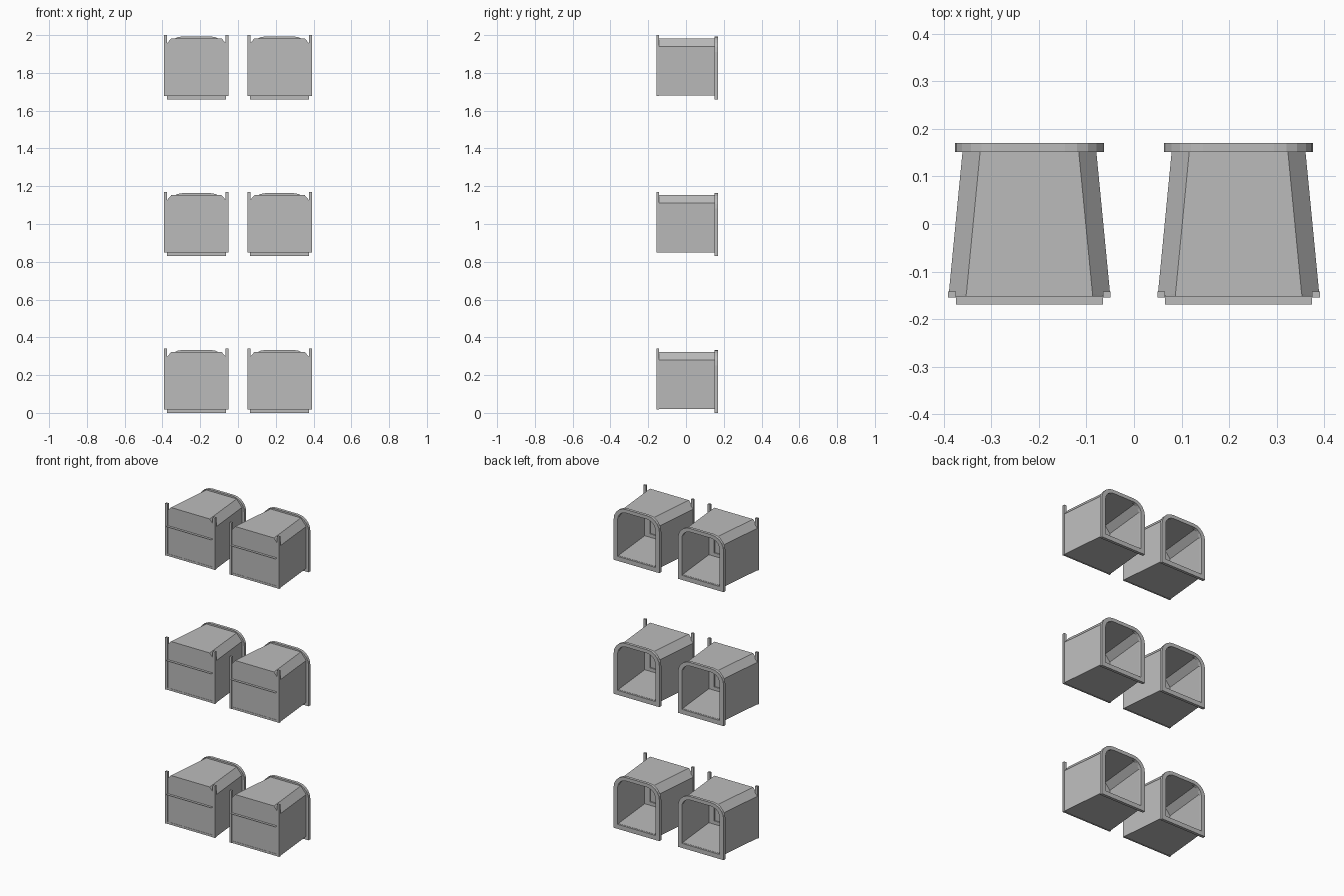
import bpy, bmesh, math

if "Cube" in bpy.data.objects:
    bpy.data.objects.remove(bpy.data.objects["Cube"])

grey = bpy.data.materials.new("plain grey")
grey.diffuse_color = (0.5, 0.5, 0.5, 1)
grey.use_nodes = True
grey.node_tree.nodes["Principled BSDF"].inputs["Base Color"].default_value = grey.diffuse_color


def chamfered(hw, z0, z1, cx, cz):
    """Box outline with both top corners cut off, as (x, z) points."""
    return [(-hw, z0), (hw, z0), (hw, z1 - cz), (hw - cx, z1),
            (-hw + cx, z1), (-hw, z1 - cz)]


def rounded(hw, z0, z1, r, n=5):
    """Box outline with rounded top corners."""
    pts = [(-hw, z0), (hw, z0)]
    for cx, a0 in ((hw - r, 0), (-hw + r, 90)):
        for i in range(n + 1):
            a = math.radians(a0 + 90 * i / n)
            pts.append((cx + r * math.cos(a), z1 - r + r * math.sin(a)))
    return pts


def loft(name, loops, ring=False):
    """Skin (outline, y) loops; a ring joins last to first, else ends are capped."""
    bm = bmesh.new()
    rows = [[bm.verts.new((x, y, z)) for x, z in pts] for pts, y in loops]
    n = len(rows[0])
    pairs = list(zip(rows, rows[1:])) + ([(rows[-1], rows[0])] if ring else [])
    for a, b in pairs:
        for i in range(n):
            j = (i + 1) % n
            bm.faces.new((a[i], a[j], b[j], b[i]))
    if not ring:
        bm.faces.new(rows[0])
        bm.faces.new(rows[-1])
    bmesh.ops.recalc_face_normals(bm, faces=bm.faces[:])
    return finish(name, bm)


def finish(name, bm):
    me = bpy.data.meshes.new(name)
    bm.to_mesh(me)
    bm.free()
    me.materials.append(grey)
    return me


def rect(x0, x1, z0, z1):
    return [(x0, z0), (x1, z0), (x1, z1), (x0, z1)]


parts = []

# tapered hollow body with a framed front opening
frame = chamfered(0.125, 0.05, 0.295, 0.03, 0.035)
parts.append(loft("body", [
    (chamfered(0.17, 0.02, 0.323, 0.037, 0.043), -0.15),
    (chamfered(0.14, 0.02, 0.323, 0.037, 0.043), 0.16),
    (chamfered(0.131, 0.029, 0.314, 0.034, 0.04), 0.16),
    (chamfered(0.161, 0.029, 0.314, 0.034, 0.04), -0.14),
    (frame, -0.14), (frame, -0.15)], ring=True))

# rounded flange round the open back
outer = rounded(0.157, 0, 0.333, 0.082)
inner = rounded(0.130, 0.028, 0.311, 0.058)
parts.append(loft("back_flange", [(outer, 0.152), (outer, 0.17),
                                  (inner, 0.17), (inner, 0.152)], ring=True))

# sliding door
door = chamfered(0.154, 0.03, 0.323, 0.021, 0.025)
parts.append(loft("door", [(door, -0.1525), (door, -0.147)]))

# door tracks and bottom rail
for side, s in (("left", -1), ("right", 1)):
    x0, x1 = sorted((s * 0.155, s * 0.171))
    r = rect(x0, x1, 0.018, 0.34)
    parts.append(loft(side + "_track", [(r, -0.155), (r, -0.142)]))
r = rect(-0.155, 0.155, 0.018, 0.031)
parts.append(loft("bottom_rail", [(r, -0.154), (r, -0.147)]))

# paper-thin handle ledge across the door
bm = bmesh.new()
bm.faces.new([bm.verts.new(p) for p in ((-0.155, -0.169, 0.205), (0.155, -0.169, 0.205),
                                        (0.155, -0.152, 0.205), (-0.155, -0.152, 0.205))])
parts.append(finish("handle_ledge", bm))

# two columns by three rows
for x in (-0.22, 0.22):
    for z in (0, 0.83, 1.66):
        for me in parts:
            ob = bpy.data.objects.new(me.name, me)
            ob.location = (x, 0, z)
            bpy.context.collection.objects.link(ob)
